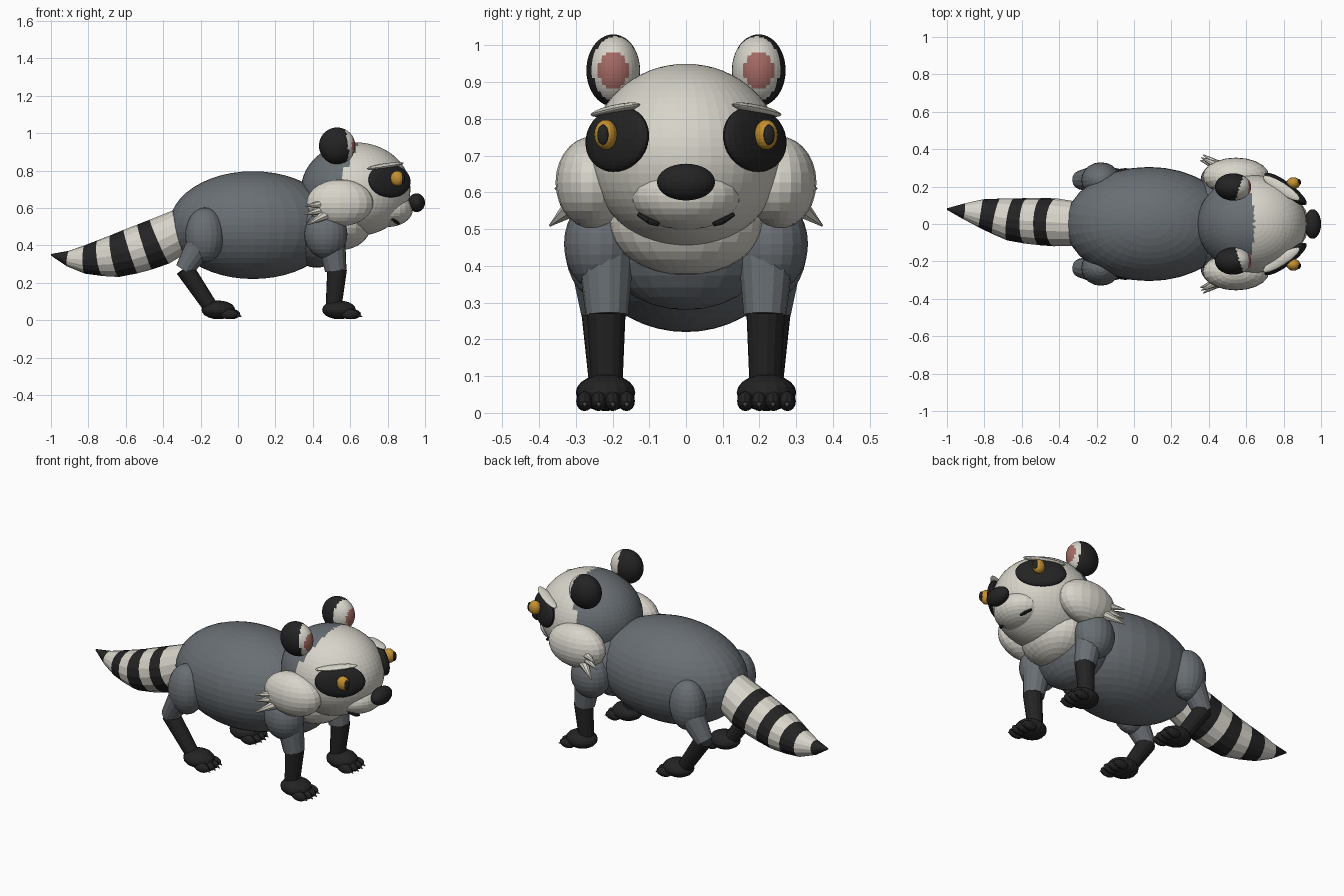
import bpy, bmesh, math
from mathutils import Vector, Matrix

cube = bpy.data.objects.get("Cube")
if cube:
    bpy.data.objects.remove(cube)


def material(name, rgb):
    m = bpy.data.materials.new(name)
    m.use_nodes = True
    m.diffuse_color = (*rgb, 1)
    m.node_tree.nodes["Principled BSDF"].inputs["Base Color"].default_value = (*rgb, 1)
    return m


GREY = material("grey fur", (0.14, 0.157, 0.172))
PALE = material("pale fur", (0.68, 0.66, 0.59))
BLACK = material("black fur", (0.017, 0.017, 0.017))
PINK = material("ear pink", (0.36, 0.14, 0.125))
AMBER = material("amber eye", (0.55, 0.28, 0.03))
CLAW = material("claw grey", (0.12, 0.12, 0.12))


def finish(name, bm, mats, rule=None):
    """Turn a bmesh into an object, picking a material per face by rule."""
    bmesh.ops.recalc_face_normals(bm, faces=bm.faces)
    if rule:
        for f in bm.faces:
            f.material_index = rule(f.calc_center_median())
    me = bpy.data.meshes.new(name)
    bm.to_mesh(me)
    bm.free()
    for m in mats:
        me.materials.append(m)
    ob = bpy.data.objects.new(name, me)
    bpy.context.collection.objects.link(ob)
    return ob


def ellipsoid(name, centre, radii, mats, facing=None, rule=None, seg=24, rings=16):
    """Ellipsoid whose local x axis points along facing."""
    rot = Matrix.Identity(4)
    if facing:
        rot = Vector(facing).to_track_quat('X', 'Z').to_matrix().to_4x4()
    bm = bmesh.new()
    mat = Matrix.Translation(centre) @ rot @ Matrix.Diagonal((*radii, 1))
    bmesh.ops.create_uvsphere(bm, u_segments=seg, v_segments=rings, radius=1, matrix=mat)
    return finish(name, bm, mats, rule)


def cone(name, a, b, ra, rb, mat, seg=14):
    """Tapered limb from a to b."""
    a, b = Vector(a), Vector(b)
    bm = bmesh.new()
    place = Matrix.Translation((a + b) / 2) @ (b - a).to_track_quat('Z', 'Y').to_matrix().to_4x4()
    bmesh.ops.create_cone(bm, cap_ends=True, segments=seg, radius1=ra, radius2=rb,
                          depth=(b - a).length, matrix=place)
    return finish(name, bm, [mat])


# Torso
ellipsoid("body", (0.08, 0, 0.508), (0.447, 0.305, 0.288), [GREY], seg=32, rings=24)
ellipsoid("chest", (0.42, 0, 0.49), (0.17, 0.25, 0.21), [GREY])
ellipsoid("chest_bib", (0.55, 0, 0.52), (0.165, 0.21, 0.145), [PALE])

# Head: grey cap behind a slanting line, pale face in front
ellipsoid("head", (0.63, 0, 0.70), (0.292, 0.262, 0.25), [GREY, PALE], seg=48, rings=32,
          rule=lambda c: int(c.x > 0.64 - 0.5 * (0.94 - c.z)))
ellipsoid("muzzle", (0.80, 0, 0.592), (0.135, 0.15, 0.094), [PALE])
ellipsoid("nose", (0.955, 0, 0.628), (0.045, 0.079, 0.05), [BLACK])

# Tail: banded tube swept along a drooping path
path = [(-0.28, 0, 0.49, 0.115), (-0.44, 0.01, 0.41, 0.13), (-0.64, 0.02, 0.345, 0.118),
        (-0.80, 0.055, 0.323, 0.083), (-0.92, 0.07, 0.33, 0.038), (-1.0, 0.08, 0.35, 0.004)]
bands = [-0.28, -0.42, -0.50, -0.575, -0.66, -0.735, -0.82, -0.91, -1.0]


def tail_point(x):
    for p, q in zip(path, path[1:]):
        if x >= q[0]:
            t = (x - p[0]) / (q[0] - p[0])
            return Vector(p).lerp(Vector(q), t)
    return Vector(path[-1])


bm = bmesh.new()
rings = []
sides = 16
for x in bands:
    p = tail_point(x)
    ahead, behind = tail_point(max(x - 0.06, -1)), tail_point(min(x + 0.06, -0.28))
    turn = (ahead - behind).to_3d().to_track_quat('Z', 'Y')
    ring = []
    for k in range(sides):
        a = math.tau * k / sides
        ring.append(bm.verts.new(p.to_3d() + turn @ Vector((math.cos(a), math.sin(a), 0)) * p.w))
    rings.append(ring)
for i, (r, s) in enumerate(zip(rings, rings[1:])):
    for k in range(sides):
        n = (k + 1) % sides
        f = bm.faces.new((r[k], r[n], s[n], s[k]))
        f.material_index = i % 2
bm.faces.new(rings[0])
bm.faces.new(rings[-1])
finish("tail", bm, [PALE, BLACK])


def foot(name, x, y):
    """Paw with four toes and claws."""
    ellipsoid(name, (x, y, 0.055), (0.09, 0.08, 0.05), [BLACK], seg=16, rings=10)
    for i in range(4):
        off = (i - 1.5) * 0.038
        tip = x + 0.075 - abs(off) * 0.3
        ellipsoid(f"{name}_toe_{i + 1}", (tip, y + off, 0.032), (0.048, 0.022, 0.027),
                  [BLACK], seg=12, rings=8)
        cone(f"{name}_claw_{i + 1}", (tip + 0.035, y + off, 0.027), (tip + 0.055, y + off, 0.018),
             0.009, 0.002, CLAW, 6)


for side, s in (("left", 1), ("right", -1)):
    # Cheeks with swept-back tufts
    ellipsoid(f"{side}_cheek", (0.545, s * 0.255, 0.627), (0.178, 0.1, 0.125), [PALE], seg=20, rings=14)
    for i, (tx, ty, tz) in enumerate([(0.36, 0.355, 0.61), (0.355, 0.34, 0.565), (0.37, 0.37, 0.51)]):
        cone(f"{side}_cheek_tuft_{i + 1}", (0.49, s * 0.29, 0.625 - i * 0.025), (tx, s * ty, tz),
             0.035, 0.003, PALE, 8)

    # Ears: black back, pale front, pink middle
    ear = Vector((0.53, s * 0.198, 0.932))

    def ear_rule(c):
        d = c - ear
        if d.x * 0.95 - s * d.y * 0.3 + d.z * 0.08 < 0.04:
            return 0
        return 2 if math.hypot(d.y / 0.042, d.z / 0.05) < 1 else 1

    ellipsoid(f"{side}_ear", ear, (0.097, 0.073, 0.098), [BLACK, PALE, PINK], rule=ear_rule,
              seg=40, rings=30)

    # Eye mask, eye, pupil and brow
    ellipsoid(f"{side}_eye_patch", (0.81, s * 0.187, 0.745), (0.035, 0.138, 0.09), [BLACK],
              facing=(0.58, s * 0.79, 0.15))
    ellipsoid(f"{side}_eye", (0.852, s * 0.218, 0.757), (0.037, 0.032, 0.041), [AMBER], seg=16, rings=12)
    ellipsoid(f"{side}_pupil", (0.882, s * 0.226, 0.757), (0.011, 0.016, 0.028), [BLACK],
              facing=(0.95, s * 0.3, 0), seg=12, rings=8)
    ellipsoid(f"{side}_brow", (0.788, s * 0.192, 0.825), (0.118, 0.03, 0.013), [PALE],
              facing=(0.195, s * -0.125, 0.03), seg=16, rings=10)

    # Mouth corner
    cone(f"{side}_mouth_corner", (0.825, s * 0.128, 0.54), (0.85, s * 0.1, 0.522), 0.007, 0.009, BLACK, 8)
    cone(f"{side}_mouth_line", (0.85, s * 0.1, 0.522), (0.86, s * 0.075, 0.513), 0.009, 0.006, BLACK, 8)

    # Front leg
    ellipsoid(f"{side}_shoulder", (0.47, s * 0.232, 0.46), (0.115, 0.1, 0.13), [GREY], seg=20, rings=14)
    cone(f"{side}_front_upper_leg", (0.5, s * 0.218, 0.42), (0.523, s * 0.215, 0.265), 0.075, 0.058, GREY)
    cone(f"{side}_front_lower_leg", (0.53, s * 0.217, 0.275), (0.51, s * 0.215, 0.06), 0.053, 0.042, BLACK)
    foot(f"{side}_front_foot", 0.54, s * 0.218)

    # Hind leg
    ellipsoid(f"{side}_thigh", (-0.177, s * 0.235, 0.455), (0.105, 0.095, 0.147), [GREY], seg=20, rings=14)
    cone(f"{side}_hind_upper_leg", (-0.2, s * 0.24, 0.41), (-0.288, s * 0.235, 0.268), 0.075, 0.05, GREY)
    cone(f"{side}_hind_lower_leg", (-0.285, s * 0.235, 0.275), (-0.14, s * 0.222, 0.06), 0.05, 0.04, BLACK)
    foot(f"{side}_hind_foot", -0.105, s * 0.22)
